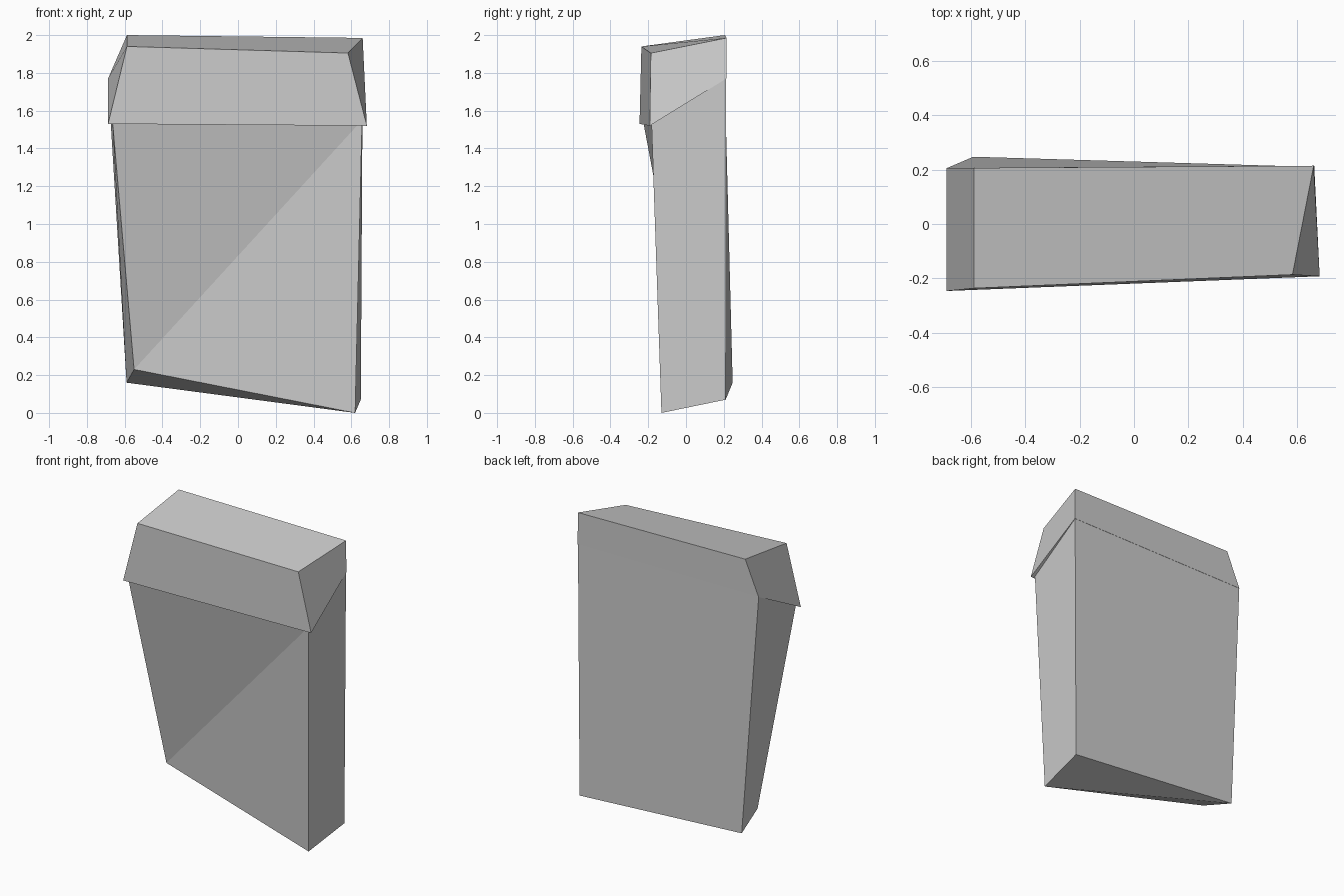
import bpy
import bmesh

cube = bpy.data.objects.get("Cube")
if cube:
    bpy.data.objects.remove(cube, do_unlink=True)

grey = bpy.data.materials.new("light_grey")
grey.use_nodes = True
colour = (0.6, 0.6, 0.6, 1)
grey.diffuse_color = colour
grey.node_tree.nodes["Principled BSDF"].inputs["Base Color"].default_value = colour

# Corner order in each ring
FL, FR, BR, BL = range(4)


def skewed_box(name, lower, upper, base_faces, front_faces):
    """Flat-faced box joining two four-cornered rings."""
    bm = bmesh.new()
    verts = [bm.verts.new(p) for p in lower + upper]
    faces = base_faces + front_faces
    faces += [(i, (i + 1) % 4, (i + 1) % 4 + 4, i + 4) for i in (FR, BR, BL)]
    faces.append((FL + 4, FR + 4, BR + 4, BL + 4))
    for face in faces:
        bm.faces.new([verts[i] for i in face])
    bmesh.ops.recalc_face_normals(bm, faces=bm.faces)
    mesh = bpy.data.meshes.new(name)
    bm.to_mesh(mesh)
    bm.free()
    mesh.materials.append(grey)
    obj = bpy.data.objects.new(name, mesh)
    bpy.context.collection.objects.link(obj)
    return obj


# Tapered, crooked body with folded base and front
skewed_box(
    "bin_body",
    [(-0.55, 0.02, 0.23), (0.62, -0.13, 0), (0.65, 0.21, 0.07), (-0.59, 0.247, 0.16)],
    [(-0.665, -0.228, 1.55), (0.657, -0.183, 1.55), (0.66, 0.213, 1.77), (-0.688, 0.205, 1.77)],
    [(FL, FR, BL), (FR, BR, BL)],
    [(FL, FR, FR + 4), (FL, FR + 4, FL + 4)],
)

# Overhanging lid with a sloping lower rim
skewed_box(
    "bin_lid",
    [(-0.688, -0.246, 1.53), (0.682, -0.192, 1.52), (0.662, 0.214, 1.77), (-0.688, 0.206, 1.77)],
    [(-0.588, -0.236, 1.94), (0.582, -0.186, 1.905), (0.66, 0.214, 1.985), (-0.588, 0.206, 2.0)],
    [(FL, FR, BR, BL)],
    [(FL, FR, FR + 4, FL + 4)],
)
